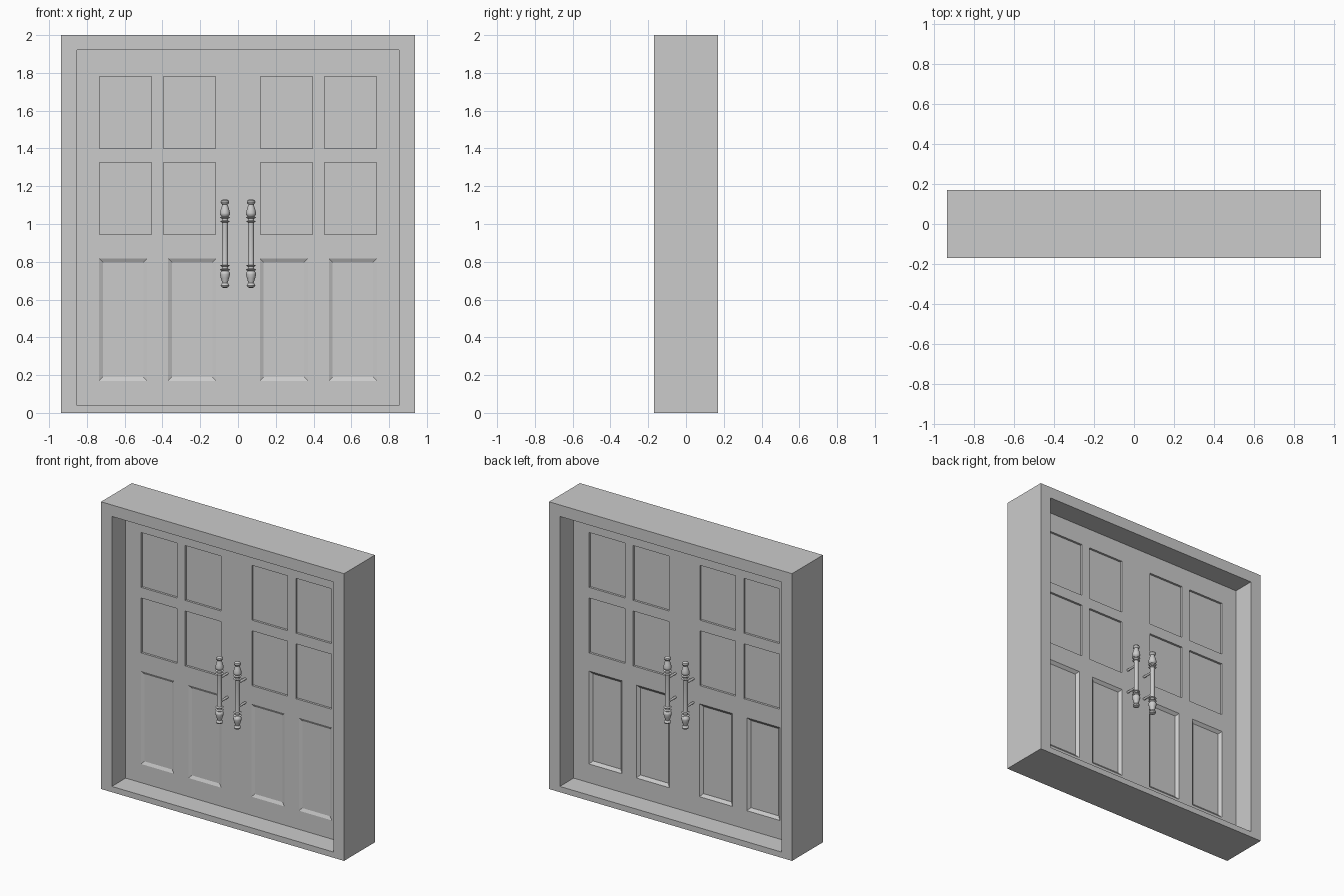
import bpy
import bmesh
from math import cos, sin, tau, radians
from mathutils import Matrix, Vector

if "Cube" in bpy.data.objects:
    bpy.data.objects.remove(bpy.data.objects["Cube"], do_unlink=True)

grey = bpy.data.materials.new("plain_grey")
grey.use_nodes = True
grey.diffuse_color = (0.6, 0.6, 0.6, 1)
grey.node_tree.nodes["Principled BSDF"].inputs["Base Color"].default_value = grey.diffuse_color

FRAME_X, FRAME_Y, FRAME_TOP = 0.936, 0.17, 2.0
OPEN_X, OPEN_LOW, OPEN_TOP = 0.853, 0.04, 1.92
DOOR_Y = 0.018
HANDLE_X, HANDLE_Y, HANDLE_Z = 0.069, 0.105, 0.896


def finish(name, bm):
    bmesh.ops.recalc_face_normals(bm, faces=bm.faces[:])
    mesh = bpy.data.meshes.new(name)
    bm.to_mesh(mesh)
    bm.free()
    mesh.materials.append(grey)
    obj = bpy.data.objects.new(name, mesh)
    bpy.context.collection.objects.link(obj)
    return obj


def rectangle(bm, x0, x1, z0, z1, y):
    return [bm.verts.new(p) for p in ((x0, y, z0), (x1, y, z0), (x1, y, z1), (x0, y, z1))]


def bridge(bm, a, b):
    n = len(a)
    for i in range(n):
        j = (i + 1) % n
        bm.faces.new((a[i], a[j], b[j], b[i]))


# Door frame: a rectangular ring with depth
bm = bmesh.new()
loops = []
for y in (-FRAME_Y, FRAME_Y):
    outer = rectangle(bm, -FRAME_X, FRAME_X, 0, FRAME_TOP, y)
    inner = rectangle(bm, -OPEN_X, OPEN_X, OPEN_LOW, OPEN_TOP, y)
    loops += [outer, inner] if y < 0 else [inner, outer]
for i in range(4):
    bridge(bm, loops[i], loops[(i + 1) % 4])
finish("door_frame", bm)


# Double door slab, set into the frame
def frustum(bm, x0, x1, z0, z1, side, depth, taper):
    """Recess cutter: full size at the door face, narrower at its floor."""
    lip = 0.01
    grow = taper * lip / depth
    rings = []
    for y, inset in ((DOOR_Y + lip, -grow), (DOOR_Y - depth, taper)):
        rings.append(rectangle(bm, x0 + inset, x1 - inset, z0 + inset, z1 - inset, side * y))
    bridge(bm, *rings)
    bm.faces.new(rings[0])
    bm.faces.new(rings[1])


bm = bmesh.new()
size = Vector((2 * OPEN_X + 0.02, 2 * DOOR_Y, OPEN_TOP - OPEN_LOW + 0.02))
centre = Vector((0, 0, (OPEN_TOP + OPEN_LOW) / 2))
bmesh.ops.create_cube(bm, size=1, matrix=Matrix.Translation(centre) @ Matrix.Diagonal(size).to_4x4())
door = finish("double_door", bm)

# Recesses: straight upper squares and bevelled lower panels, on both faces
bm = bmesh.new()
for side in (-1, 1):
    for hand in (-1, 1):
        for a, b in ((0.119, 0.394), (0.458, 0.733)):
            x0, x1 = sorted((hand * a, hand * b))
            for z0, z1 in ((0.944, 1.326), (1.40, 1.782)):
                frustum(bm, x0, x1, z0, z1, side, 0.015, 0)
        for a, b in ((0.116, 0.37), (0.481, 0.735)):
            x0, x1 = sorted((hand * a, hand * b))
            frustum(bm, x0, x1, 0.17, 0.817, side, 0.010 if side < 0 else 0.017, 0.02)
cutter = finish("recess_cutter", bm)
cutter.hide_render = True

cut = door.modifiers.new("recesses", "BOOLEAN")
cut.operation = "DIFFERENCE"
cut.solver = "EXACT"
cut.object = cutter
bpy.context.view_layer.update()
graph = bpy.context.evaluated_depsgraph_get()
carved = bpy.data.meshes.new_from_object(door.evaluated_get(graph))
door.modifiers.clear()
door.data = carved
bpy.data.objects.remove(cutter, do_unlink=True)

# Pull handle: turned bar, mirrored about its middle (radius, height)
half = [(0.016, 0.105), (0.017, 0.112), (0.026, 0.117), (0.017, 0.122),
        (0.017, 0.132), (0.027, 0.138), (0.018, 0.144), (0.026, 0.153),
        (0.027, 0.162), (0.022, 0.182), (0.015, 0.204), (0.014, 0.208),
        (0.021, 0.214), (0.023, 0.221), (0.019, 0.229), (0.009, 0.234)]
profile = [(r, -z) for r, z in reversed(half)] + half
SIDES = 12


def handle(name, x, side):
    bm = bmesh.new()
    y = side * HANDLE_Y
    rings = []
    for r, z in profile:
        rings.append([bm.verts.new((x + r * cos(tau * i / SIDES), y + r * sin(tau * i / SIDES), HANDLE_Z + z))
                      for i in range(SIDES)])
    for a, b in zip(rings, rings[1:]):
        bridge(bm, a, b)
    bm.faces.new(rings[0])
    bm.faces.new(rings[-1])
    # Two posts reach back to the door
    length = HANDLE_Y - DOOR_Y + 0.005
    for z in (-0.083, 0.083):
        place = Matrix.Translation((x, y - side * length / 2, HANDLE_Z + z)) @ Matrix.Rotation(radians(90), 4, "X")
        bmesh.ops.create_cone(bm, cap_ends=True, segments=SIDES, radius1=0.008, radius2=0.008,
                              depth=length, matrix=place)
    obj = finish(name, bm)
    bpy.ops.object.select_all(action="DESELECT")
    obj.select_set(True)
    bpy.context.view_layer.objects.active = obj
    bpy.ops.object.shade_smooth_by_angle(angle=radians(35))


for face, side in (("front", -1), ("back", 1)):
    for hand, x in (("left", HANDLE_X), ("right", -HANDLE_X)):
        handle(f"{face}_{hand}_handle", x, side)
